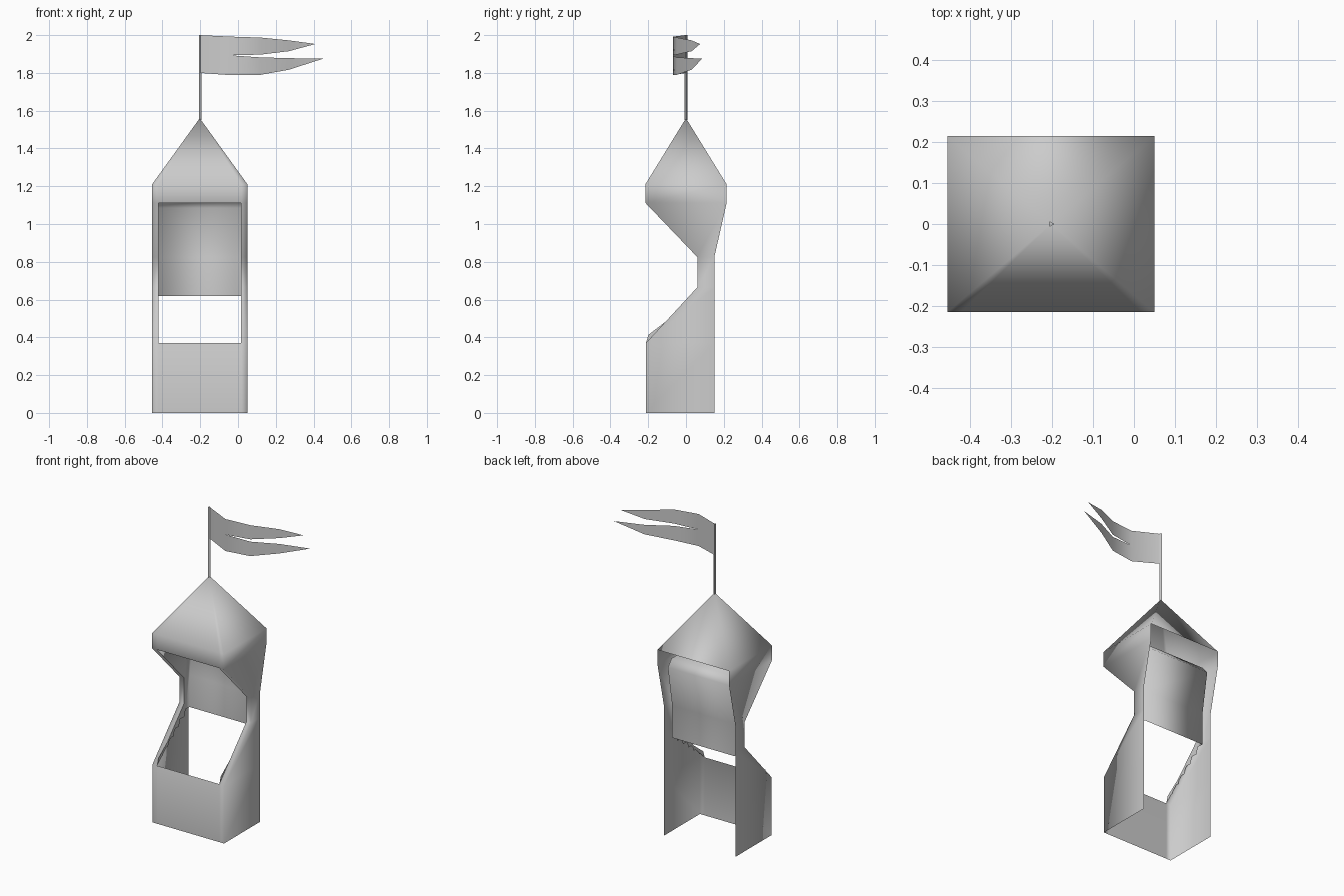
import bpy
import bmesh
from math import cos, sin, tau

if "Cube" in bpy.data.objects:
    bpy.data.objects.remove(bpy.data.objects["Cube"])

grey = bpy.data.materials.new("plain grey")
grey.use_nodes = True
grey.diffuse_color = (0.6, 0.6, 0.6, 1)
grey.node_tree.nodes["Principled BSDF"].inputs["Base Color"].default_value = (0.6, 0.6, 0.6, 1)


def finish(name, bm, smooth=True, recalc=True):
    """Turn a bmesh into a named, shaded object."""
    bmesh.ops.remove_doubles(bm, verts=bm.verts, dist=0.0005)
    if recalc:
        bmesh.ops.recalc_face_normals(bm, faces=bm.faces)
    for face in bm.faces:
        face.smooth = smooth
    mesh = bpy.data.meshes.new(name)
    bm.to_mesh(mesh)
    bm.free()
    mesh.materials.append(grey)
    obj = bpy.data.objects.new(name, mesh)
    bpy.context.collection.objects.link(obj)
    return obj


def face(bm, *points):
    return bm.faces.new([bm.verts.new(p) for p in points])


LEFT, RIGHT = 0.05, -0.455
RIM = 0.033
CENTRE = (LEFT + RIGHT) / 2
APEX = (CENTRE, 0, 1.56)

# Booth shell: levels of (front y, back y, z), open at the back and bottom
levels = [(-0.212, 0.15, 0), (-0.212, 0.15, 0.37), (0.06, 0.15, 0.665),
          (0.06, 0.15, 0.825), (-0.215, 0.215, 1.112), (-0.215, 0.215, 1.21)]
bm = bmesh.new()
for i, ((f0, b0, z0), (f1, b1, z1)) in enumerate(zip(levels, levels[1:])):
    for x, inner in ((RIGHT, RIGHT + RIM), (LEFT, LEFT - RIM)):
        face(bm, (x, f0, z0), (x, b0, z0), (x, b1, z1), (x, f1, z1))
        face(bm, (x, f0, z0), (inner, f0, z0), (inner, f1, z1), (x, f1, z1))
    if i in (0, 4):
        a, b = RIGHT + RIM, LEFT - RIM
        face(bm, (a, f0, z0), (b, f0, z0), (b, f1, z1), (a, f1, z1))

# Roof: four slopes over the eaves, sharing the inner rim points on the front
front, back, eave = levels[-1]
ring = [(RIGHT, front, eave), (RIGHT + RIM, front, eave), (LEFT - RIM, front, eave),
        (LEFT, front, eave), (LEFT, back, eave), (RIGHT, back, eave)]
for p, q in zip(ring, ring[1:] + ring[:1]):
    face(bm, p, q, APEX)
finish("booth_shell", bm)

# Stage lining: ceiling and back cloth, with side returns cut in steps below
cloth = [(-0.215, 1.112), (0.12, 1.13), (0.158, 1.085), (0.115, 0.825), (0.115, 0.62)]
steps = 6
start, end = cloth[-1], (-0.212, 0.37)
zigzag = []
for k in range(1, steps + 1):
    y0, z0 = (s + (e - s) * (k - 1) / steps for s, e in zip(start, end))
    y1, z1 = (s + (e - s) * k / steps for s, e in zip(start, end))
    zigzag += [(y0 + (y1 - y0) * 0.75, z0 - (z1 - z0) * 0.05), (y1, z1)]
opening = [(f, z) for f, b, z in levels[2:4]]
bm = bmesh.new()
for x in (RIGHT + RIM, LEFT - RIM):
    face(bm, *[(x, y, z) for y, z in cloth + zigzag + opening])
for (y0, z0), (y1, z1) in zip(cloth, cloth[1:]):
    face(bm, (RIGHT + RIM, y0, z0), (LEFT - RIM, y0, z0),
         (LEFT - RIM, y1, z1), (RIGHT + RIM, y1, z1))
finish("stage_lining", bm)

# Flag pole: three-sided rod
bm = bmesh.new()
for k in range(3):
    a, b = tau * k / 3, tau * (k + 1) / 3
    p, q = [(CENTRE + 0.008 * cos(t), 0.008 * sin(t)) for t in (a, b)]
    face(bm, (*p, 1.55), (*q, 1.55), (*q, 2), (*p, 2))
    face(bm, (*p, 2), (*q, 2), (CENTRE, 0, 2))
finish("flag_pole", bm, smooth=False)

# Swallow-tailed flag: wavy columns of (x, y, top, upper split, lower split, bottom)
columns = [(CENTRE, 0, 2, 1.895, 1.895, 1.8),
           (-0.04, -0.07, 1.992, 1.893, 1.893, 1.788),
           (0.12, -0.048, 1.987, 1.897, 1.882, 1.79),
           (0.27, 0.03, 1.972, 1.915, 1.878, 1.817)]
tips = [(0.41, 0.075, 1.953), (0.45, 0.085, 1.875)]
bm = bmesh.new()
for c, d in zip(columns, columns[1:]):
    for hi, lo in ((2, 3), (4, 5)):
        face(bm, (c[0], c[1], c[lo]), (d[0], d[1], d[lo]),
             (d[0], d[1], d[hi]), (c[0], c[1], c[hi]))
for (hi, lo), tip in zip(((2, 3), (4, 5)), tips):
    c = columns[-1]
    face(bm, (c[0], c[1], c[lo]), tip, (c[0], c[1], c[hi]))
finish("flag", bm, recalc=False)
